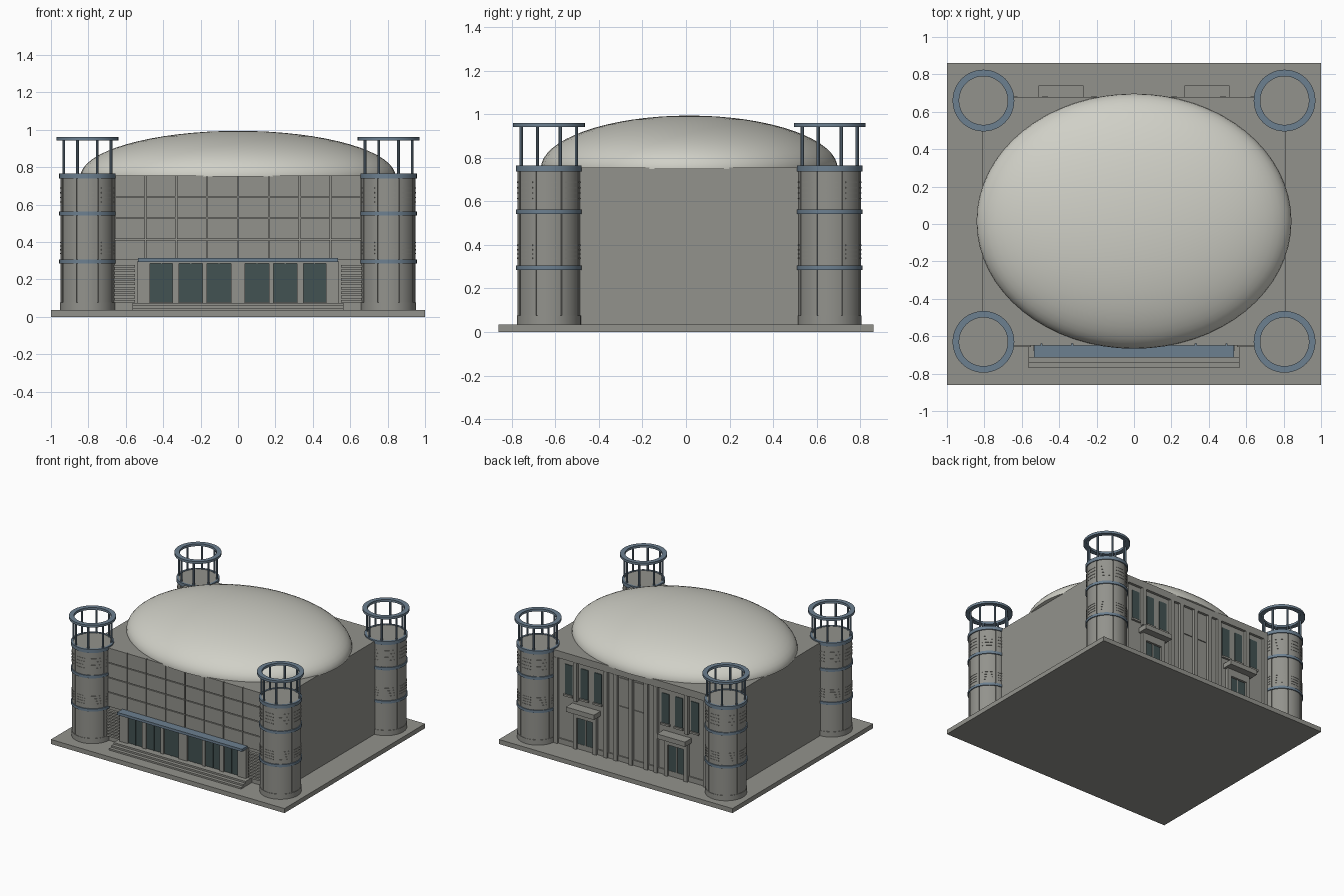
import bpy, bmesh, math
from mathutils import Matrix

if "Cube" in bpy.data.objects:
    bpy.data.objects.remove(bpy.data.objects["Cube"])


def material(name, rgb):
    m = bpy.data.materials.new(name)
    m.diffuse_color = (*rgb, 1)
    m.use_nodes = True
    m.node_tree.nodes["Principled BSDF"].inputs["Base Color"].default_value = m.diffuse_color
    return m


STONE = material("grey stone", (0.29, 0.29, 0.265))
DOME = material("pale dome", (0.63, 0.63, 0.57))
BLUE = material("slate blue metal", (0.15, 0.215, 0.28))
GLASS = material("dark glass", (0.055, 0.085, 0.085))


def finish(name, bm, mat, smooth=False):
    bmesh.ops.recalc_face_normals(bm, faces=bm.faces[:])
    me = bpy.data.meshes.new(name)
    bm.to_mesh(me)
    bm.free()
    me.materials.append(mat)
    ob = bpy.data.objects.new(name, me)
    bpy.context.collection.objects.link(ob)
    if smooth:
        bpy.ops.object.select_all(action='DESELECT')
        ob.select_set(True)
        bpy.context.view_layer.objects.active = ob
        bpy.ops.object.shade_smooth_by_angle(angle=math.radians(35))
    return ob


def add_box(bm, x0, x1, y0, y1, z0, z1):
    m = Matrix.Translation(((x0 + x1) / 2, (y0 + y1) / 2, (z0 + z1) / 2))
    bmesh.ops.create_cube(bm, size=1, matrix=m @ Matrix.Diagonal((x1 - x0, y1 - y0, z1 - z0, 1)))


def boxes(name, mat, items):
    bm = bmesh.new()
    for b in items:
        add_box(bm, *b)
    return finish(name, bm, mat)


def add_cyl(bm, x, y, r, z0, z1, seg=48):
    bmesh.ops.create_cone(bm, cap_ends=True, segments=seg, radius1=r, radius2=r, depth=z1 - z0,
                          matrix=Matrix.Translation((x, y, (z0 + z1) / 2)))


def add_arc(bm, x, y, r0, r1, z0, z1, a0, a1, seg):
    """Curved slab between two angles; a full turn gives a closed ring."""
    full = a1 - a0 > 2 * math.pi - 1e-4
    rows = []
    for i in range(seg if full else seg + 1):
        a = a0 + (a1 - a0) * i / seg
        c, s = math.cos(a), math.sin(a)
        rows.append([bm.verts.new((x + r * c, y + r * s, z))
                     for r, z in ((r0, z0), (r1, z0), (r1, z1), (r0, z1))])
    for i in range(seg):
        p, q = rows[i], rows[(i + 1) % len(rows)]
        for k in range(4):
            bm.faces.new((p[k], p[(k + 1) % 4], q[(k + 1) % 4], q[k]))
    if not full:
        bm.faces.new(rows[0])
        bm.faces.new(rows[-1])


# Ground slab and main hall
boxes("ground_slab", STONE, [(-1, 1, -0.86, 0.86, 0, 0.035)])
boxes("main_hall", STONE, [(-0.81, 0.81, -0.638, 0.66, 0.035, 0.755)])

# Shallow oval dome, cut off just below the roof line
bm = bmesh.new()
bmesh.ops.create_uvsphere(bm, u_segments=64, v_segments=32, radius=1,
                          matrix=Matrix.Translation((0, 0.015, 0.75)) @ Matrix.Diagonal((0.842, 0.682, 0.244, 1)))
bmesh.ops.bisect_plane(bm, geom=bm.verts[:] + bm.edges[:] + bm.faces[:], plane_co=(0, 0, 0.749),
                       plane_no=(0, 0, 1), clear_inner=True)
bmesh.ops.holes_fill(bm, edges=[e for e in bm.edges if e.is_boundary])
finish("dome_roof", bm, DOME, True)

# Corner towers
TAU = 2 * math.pi
for side, cx in (("left", -0.805), ("right", 0.805)):
    for end, cy in (("front", -0.63), ("back", 0.66)):
        tag = end + "_" + side
        bm = bmesh.new()
        add_cyl(bm, cx, cy, 0.138, 0.035, 0.762)
        add_cyl(bm, cx, cy, 0.147, 0.035, 0.075)
        for k in range(8):
            a = TAU * k / 8
            add_arc(bm, cx, cy, 0.136, 0.144, 0.075, 0.755, a - 0.36, a + 0.36, 6)
        finish("tower_" + tag, bm, STONE, True)
        # Louvre strips on the curved panels
        bm = bmesh.new()
        for z in (0.335, 0.355, 0.375, 0.395, 0.61, 0.635, 0.66, 0.685):
            for k in range(8):
                a = TAU * k / 8
                add_arc(bm, cx, cy, 0.142, 0.1465, z, z + 0.006, a - 0.25, a + 0.25, 4)
        finish("tower_louvres_" + tag, bm, STONE, True)
        # Metal bands, posts and crown ring
        bm = bmesh.new()
        for z0, z1 in ((0.285, 0.305), (0.542, 0.563), (0.738, 0.765)):
            add_arc(bm, cx, cy, 0.135, 0.151, z0, z1, 0, TAU, 48)
        add_arc(bm, cx, cy, 0.13, 0.165, 0.942, 0.96, 0, TAU, 48)
        for k in range(8):
            a = TAU * (k + 0.5) / 8
            add_cyl(bm, cx + 0.137 * math.cos(a), cy + 0.137 * math.sin(a), 0.0075, 0.76, 0.945, 8)
        finish("tower_metalwork_" + tag, bm, BLUE, True)

# Front wall panels separated by narrow joints
cols, rows, g = 8, 4, 0.003
w, h = 1.32 / cols, (0.755 - 0.3) / rows
panels = [(-0.66 + i * w + g, -0.66 + (i + 1) * w - g, -0.649, -0.637,
           0.3 + j * h + g, 0.3 + (j + 1) * h - (g if j < rows - 1 else 0))
          for i in range(cols) for j in range(rows)]
boxes("front_wall_panels", STONE, panels)

# Entrance: piers, lintel, glazing, mullions, canopy and steps
spans = [(-0.47, -0.35), (-0.315, -0.19), (-0.165, -0.037)]
spans += [(-b, -a) for a, b in reversed(spans)]
edges = [-0.54] + [v for s in spans for v in s] + [0.54]
boxes("entrance_piers", STONE, [(edges[i], edges[i + 1], -0.675, -0.637, 0.035, 0.29)
                                for i in range(0, len(edges), 2)]
      + [(-0.54, 0.54, -0.675, -0.637, 0.285, 0.296)])
boxes("entrance_glass", GLASS, [(a, b, -0.666, -0.637, 0.075, 0.286) for a, b in spans])
boxes("entrance_mullions", GLASS, [((a + b) / 2 - 0.003, (a + b) / 2 + 0.003, -0.67, -0.66, 0.075, 0.286)
                                   for a, b in spans])
boxes("entrance_canopy", BLUE, [(-0.535, 0.535, -0.715, -0.64, 0.294, 0.314)])
boxes("entrance_steps", STONE, [(-0.565, 0.565, y, -0.637, 0.035, z)
                                for y, z in ((-0.77, 0.047), (-0.743, 0.06), (-0.715, 0.073))])

# Slatted screens beside the entrance
boxes("side_screens", STONE, [(min(s * 0.55, s * 0.67), max(s * 0.55, s * 0.67), -0.658, -0.637, z, z + 0.014)
                              for s in (-1, 1) for z in [0.075 + 0.0235 * i for i in range(9)]])

# Back facade: cornice, plinth, pilasters and raised centre panels
back = [(-0.66, 0.66, 0.655, 0.68, 0.7, 0.755), (-0.66, 0.66, 0.655, 0.67, 0.035, 0.075)]
for x in (-0.64, -0.475, -0.215, -0.13, 0.0, 0.13, 0.215, 0.475, 0.64):
    lo = 0.4 if abs(x) == 0.475 else 0.035
    back.append((x - 0.016, x + 0.016, 0.655, 0.682, lo, 0.7))
for x in (-0.065, 0.065):
    back.append((x - 0.04, x + 0.04, 0.655, 0.667, 0.09, 0.46))
    back.append((x - 0.04, x + 0.04, 0.655, 0.667, 0.48, 0.68))
boxes("back_facade", STONE, back)

# Back windows, doors and door hoods
windows, doors, surrounds = [], [], []
for s in (-1, 1):
    for x in (0.29, 0.405, 0.54):
        windows.append((s * x - 0.032, s * x + 0.032, 0.655, 0.665, 0.43, 0.66))
        surrounds.append((s * x - 0.038, s * x + 0.038, 0.655, 0.676, 0.415, 0.43))
    c = s * 0.39
    doors.append((c - 0.07, c + 0.07, 0.655, 0.668, 0.045, 0.28))
    surrounds += [(c - 0.12, c + 0.12, 0.655, 0.74, 0.335, 0.372),
                  (c - 0.1, c + 0.1, 0.655, 0.685, 0.28, 0.335),
                  (c - 0.1, c - 0.07, 0.655, 0.685, 0.035, 0.28),
                  (c + 0.07, c + 0.1, 0.655, 0.685, 0.035, 0.28),
                  (c - 0.004, c + 0.004, 0.655, 0.672, 0.045, 0.28)]
boxes("back_windows", GLASS, windows)
boxes("back_doors", GLASS, doors)
boxes("back_door_hoods", STONE, surrounds)
